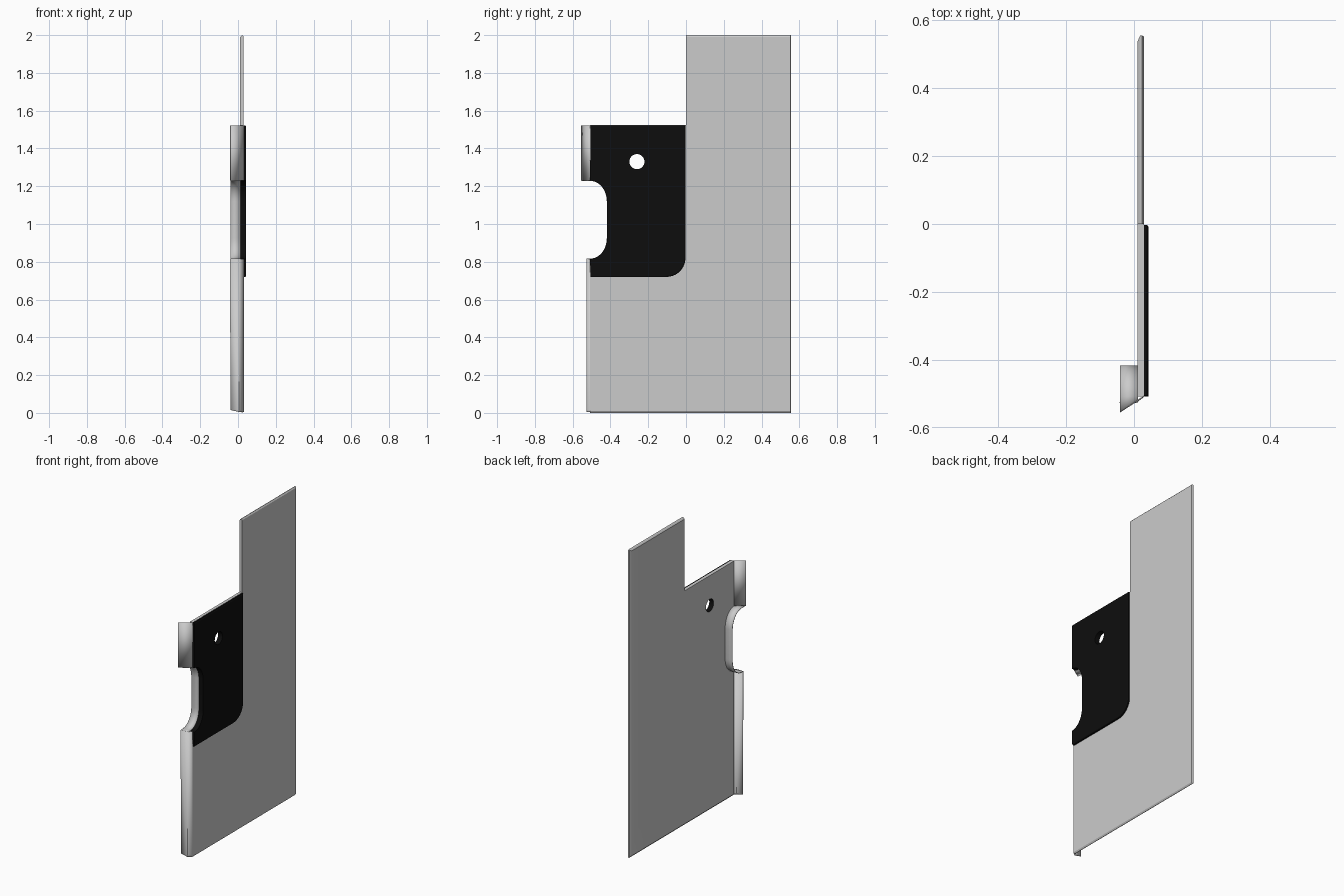
import bpy, bmesh, math

if "Cube" in bpy.data.objects:
    bpy.data.objects.remove(bpy.data.objects["Cube"])

black = bpy.data.materials.new("black_coating")
black.diffuse_color = (0.004, 0.004, 0.004, 1)
black.use_nodes = True
black.node_tree.nodes["Principled BSDF"].inputs["Base Color"].default_value = black.diffuse_color


def arc(cy, cz, ry, rz, a0, a1, n=10):
    return [(cy + ry * math.cos(math.radians(a0 + (a1 - a0) * i / n)),
             cz + rz * math.sin(math.radians(a0 + (a1 - a0) * i / n)))
            for i in range(n + 1)]


# Finger scoop outline and round hole, as (y, z)
SCOOP = arc(-0.508, 0.925, 0.09, 0.11, -90, 0) + arc(-0.508, 1.12, 0.09, 0.11, 0, 90)
HOLE = arc(-0.26, 1.33, 0.04, 0.04, 0, 360, 32)[:-1]


def finish(name, bm):
    bmesh.ops.recalc_face_normals(bm, faces=bm.faces)
    me = bpy.data.meshes.new(name)
    bm.to_mesh(me)
    bm.free()
    ob = bpy.data.objects.new(name, me)
    bpy.context.collection.objects.link(ob)
    bpy.context.view_layer.objects.active = ob
    ob.select_set(True)
    bpy.ops.object.shade_smooth_by_angle(angle=math.radians(30))
    ob.select_set(False)
    return ob


def slab(name, layers, mats):
    """Solid through stacked (x, outline) layers, pierced by the round hole."""
    bm = bmesh.new()
    outer = [[bm.verts.new((x, y, z)) for y, z in pts] for x, pts in layers]
    inner = [[bm.verts.new((x, y, z)) for y, z in HOLE] for x, _ in layers]
    for rings in (outer, inner):
        for a, b in zip(rings, rings[1:]):
            n = len(a)
            for i in range(n):
                j = (i + 1) % n
                f = bm.faces.new((a[i], a[j], b[j], b[i]))
                in_scoop = all(v.co.y < -0.41 and 0.81 < v.co.z < 1.235 for v in f.verts)
                if len(mats) > 1 and (rings is inner or in_scoop):
                    f.material_index = 1
    for k in (0, -1):
        edges = []
        for ring in (outer[k], inner[k]):
            for i in range(len(ring)):
                edges.append(bm.edges.get((ring[i], ring[(i + 1) % len(ring)])))
        bmesh.ops.triangle_fill(bm, edges=edges, use_beauty=True)
    ob = finish(name, bm)
    for m in mats:
        ob.data.materials.append(m)
    return ob


def sheet(name, rails):
    """Thin skin lofted between equal-length rows of points."""
    bm = bmesh.new()
    rows = [[bm.verts.new(p) for p in r] for r in rails]
    for a, b in zip(rows, rows[1:]):
        for i in range(len(a) - 1):
            bm.faces.new((a[i], a[i + 1], b[i + 1], b[i]))
    ob = finish(name, bm)
    mod = ob.modifiers.new("thickness", 'SOLIDIFY')
    mod.thickness = 0.003
    mod.offset = 0
    return ob


# Main L-shaped panel with bevelled top, bottom and rear edges
def panel(dy, dz):
    return [(-0.508, dz), (0.555 - dy, dz), (0.555 - dy, 2 - dz), (0, 2 - dz),
            (0, 1.523), (-0.508, 1.523)] + SCOOP[::-1]


slab("main_panel", [(0.011, panel(0.016, 0.012)), (0.018, panel(0, 0.003)),
                    (0.024, panel(0, 0)), (0.030, panel(0.003, 0.009))], [None, black])


# Black raised plate with one rounded corner
def plate(d):
    return ([(-0.505, 0.72 + d)] + arc(-0.103, 0.82, 0.1 - d, 0.1 - d, -90, 0)
            + [(-0.003 - d, 1.522 - d), (-0.505, 1.522 - d)] + SCOOP[::-1])


slab("black_plate", [(0.030, plate(0)), (0.039, plate(0)), (0.043, plate(0.006))], [black])

# Slanted upper front flange
sheet("upper_front_flange", [[(0.030, -0.507, z), (-0.041, -0.554, z)] for z in (1.23, 1.522)])

# Lower front flange, folded once
sheet("lower_front_flange", [[(0.030, -0.507, z), (0.006, -0.526, z), (x, -0.526, z)]
                             for z, x in ((0.005, 0.006), (0.015, -0.04), (0.815, -0.042))])

# Scoop wall reaching behind the panel and meeting both flanges
near = [(0.012, -0.526, 0.815)] + [(0.012, y, z) for y, z in SCOOP] + [(0.012, -0.519, 1.23)]
far = [(-0.041, -0.526, 0.815)] + [(-0.041, y, z) for y, z in SCOOP] + [(-0.041, -0.554, 1.23)]
sheet("scoop_wall", [near, far])
